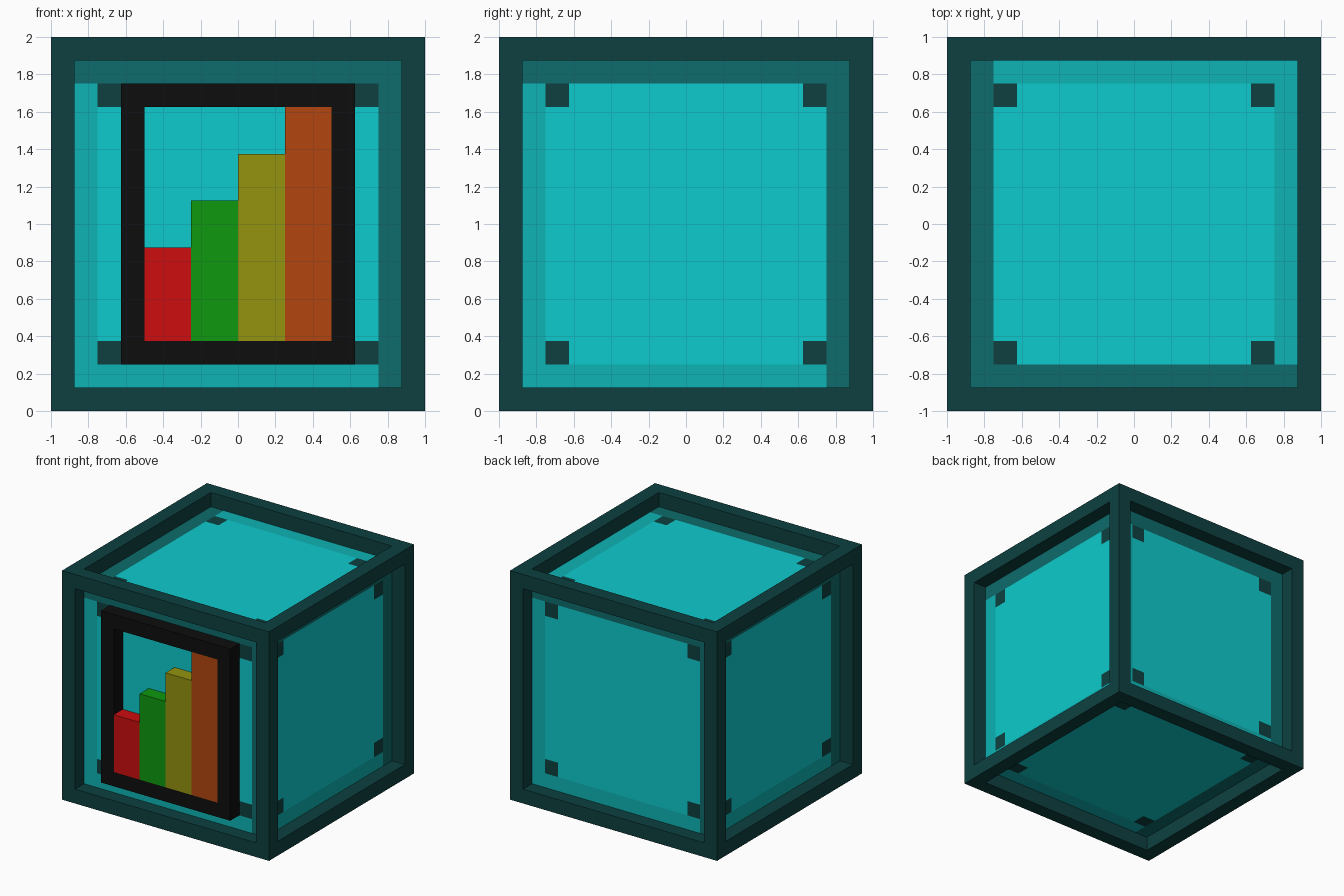
import bpy, bmesh
from mathutils import Vector, Matrix

if "Cube" in bpy.data.objects:
    bpy.data.objects.remove(bpy.data.objects["Cube"], do_unlink=True)


def material(name, rgb):
    """Flat material from 0-255 sRGB values."""
    lin = [(c / 255 / 12.92) if c <= 10 else ((c / 255 + 0.055) / 1.055) ** 2.4 for c in rgb]
    m = bpy.data.materials.new(name)
    m.use_nodes = True
    m.diffuse_color = (*lin, 1)
    bsdf = m.node_tree.nodes["Principled BSDF"]
    bsdf.inputs["Base Color"].default_value = (*lin, 1)
    bsdf.inputs["Roughness"].default_value = 0.8
    return m


DARK = material("dark teal", (14, 64, 64))
BRIGHT = material("bright cyan", (14, 203, 205))
MID = material("mid cyan", (14, 179, 181))
SHADE = material("deep cyan", (14, 108, 108))
BLACK = material("black", (13, 13, 13))
RED = material("red", (205, 13, 15))
GREEN = material("green", (14, 152, 14))
YELLOW = material("olive yellow", (148, 148, 16))
ORANGE = material("burnt orange", (178, 70, 14))

PX = 0.125                       # bar thickness and recess depth
CENTRE = Matrix.Translation((0, 0, 1))


def finish(bm, name, mats):
    mesh = bpy.data.meshes.new(name)
    bm.to_mesh(mesh)
    bm.free()
    for m in mats:
        mesh.materials.append(m)
    ob = bpy.data.objects.new(name, mesh)
    bpy.context.collection.objects.link(ob)
    return ob


def box(name, lo, hi, mat):
    lo, hi = Vector(lo), Vector(hi)
    bm = bmesh.new()
    bmesh.ops.create_cube(bm, size=1, matrix=Matrix.Translation((lo + hi) / 2)
                          @ Matrix.Diagonal((*(hi - lo), 1)))
    return finish(bm, name, [mat])


# Outer cube frame: each side inset, then sunk to leave an open lip
bm = bmesh.new()
bmesh.ops.create_cube(bm, size=2, matrix=CENTRE)
sides = bm.faces[:]
bmesh.ops.inset_individual(bm, faces=sides, thickness=PX, use_even_offset=True)
for f in sides:
    normal = f.normal.copy()
    ring = bmesh.ops.extrude_discrete_faces(bm, faces=[f])["faces"][0]
    bmesh.ops.translate(bm, verts=ring.verts, vec=-normal * PX)
    bmesh.ops.delete(bm, geom=[ring], context="FACES_ONLY")
finish(bm, "cube_frame", [DARK])

# Inner core: sides cut into a grid and coloured by position
bm = bmesh.new()
bmesh.ops.create_cube(bm, size=2 - 2 * PX)
for axis in range(3):
    for d in (-0.75, -0.625, 0.625, 0.75):
        point, normal = Vector(), Vector()
        point[axis], normal[axis] = d, 1
        bmesh.ops.bisect_plane(bm, geom=bm.verts[:] + bm.edges[:] + bm.faces[:],
                               plane_co=point, plane_no=normal)
bm.normal_update()
for f in bm.faces:
    n, c = f.normal, f.calc_center_median()
    if abs(n.z) > 0.5:           # top and bottom
        right, up = Vector((-1, 0, 0)), Vector((0, -1 if n.z > 0 else 1, 0))
    else:                        # upright sides
        up = Vector((0, 0, 1))
        right = up.cross(n)
    u, v = c.dot(right), c.dot(up)
    if max(u, v) > 0.75:
        f.material_index = 2     # shaded border
    elif min(u, v) < -0.75:
        f.material_index = 1     # lighter border
    elif min(abs(u), abs(v)) > 0.625:
        f.material_index = 3     # corner studs
bmesh.ops.transform(bm, matrix=CENTRE, verts=bm.verts[:])
finish(bm, "core_panels", [BRIGHT, MID, SHADE, DARK])

# Black display surround on the front
bm = bmesh.new()
bmesh.ops.create_cube(bm, size=1, matrix=Matrix.Translation((0, -1 + PX / 2, 1))
                      @ Matrix.Diagonal((1.25, PX, 1.5, 1)))
bm.normal_update()
faces = [f for f in bm.faces if abs(f.normal.y) > 0.5]
bmesh.ops.inset_individual(bm, faces=faces, thickness=PX, use_even_offset=True)
loops = [e for f in faces for e in f.edges]
bmesh.ops.delete(bm, geom=faces, context="FACES_ONLY")
bmesh.ops.bridge_loops(bm, edges=loops)
bmesh.ops.recalc_face_normals(bm, faces=bm.faces[:])
finish(bm, "display_surround", [BLACK])

# Rising chart bars inside the surround
for i, (name, mat) in enumerate((("red", RED), ("green", GREEN),
                                 ("yellow", YELLOW), ("orange", ORANGE))):
    x = -0.5 + 0.25 * i
    box(name + "_chart_bar", (x, -1, 0.375), (x + 0.25, -1 + PX, 0.875 + 0.25 * i), mat)
